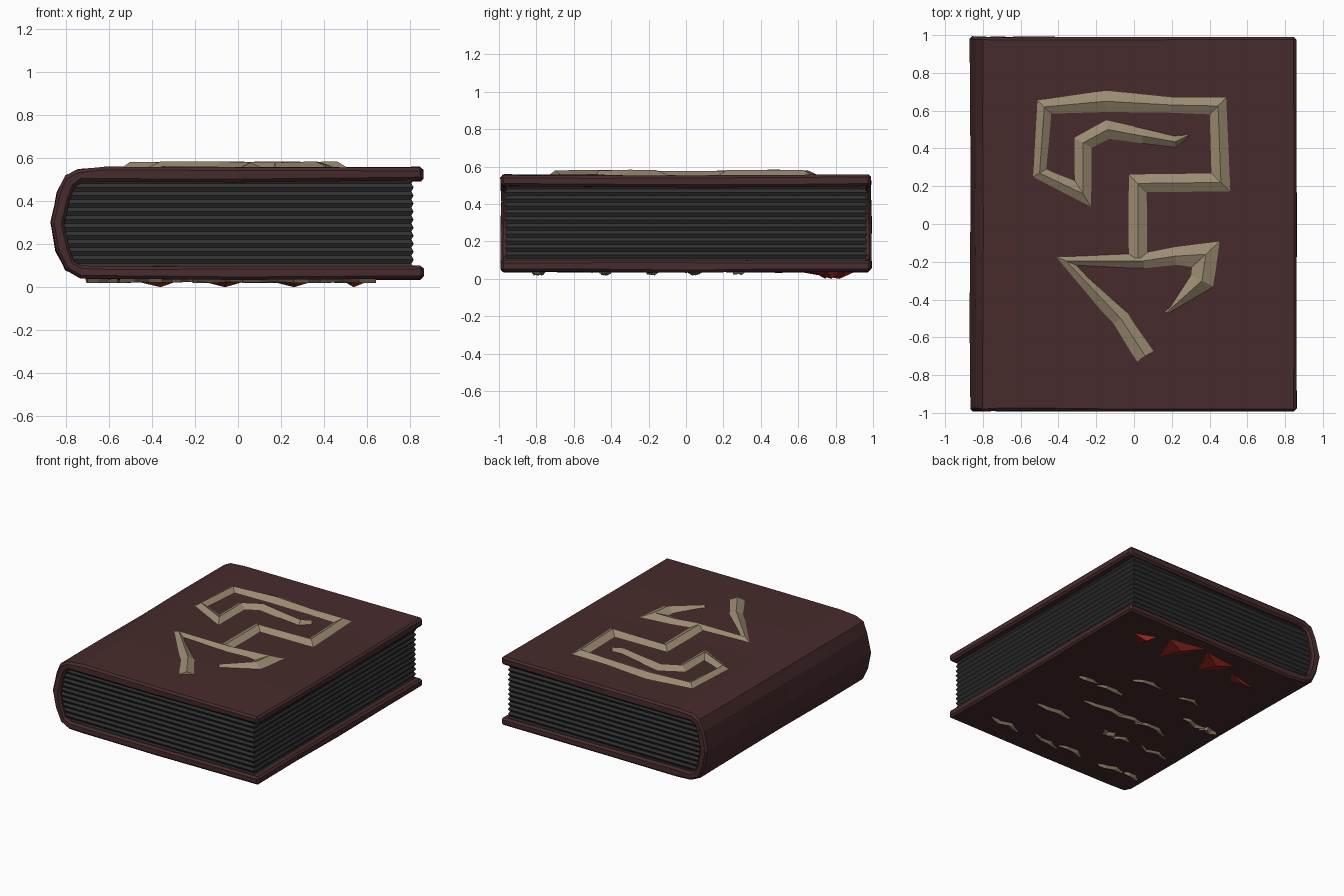
import bpy, bmesh, random
from mathutils import Vector

random.seed(4)
if "Cube" in bpy.data.objects:
    bpy.data.objects.remove(bpy.data.objects["Cube"])


def material(name, rgb):
    mat = bpy.data.materials.new(name)
    mat.use_nodes = True
    mat.diffuse_color = (*rgb, 1)
    mat.node_tree.nodes["Principled BSDF"].inputs["Base Color"].default_value = (*rgb, 1)
    return mat


leather = material("maroon leather", (0.063, 0.024, 0.025))
paper = material("charcoal paper", (0.029, 0.029, 0.029))
bone = material("bone", (0.33, 0.26, 0.165))
red = material("blood red", (0.36, 0.025, 0.015))


def finish(name, bm, mat):
    bmesh.ops.recalc_face_normals(bm, faces=bm.faces)
    mesh = bpy.data.meshes.new(name)
    bm.to_mesh(mesh)
    bm.free()
    mesh.materials.append(mat)
    obj = bpy.data.objects.new(name, mesh)
    bpy.context.collection.objects.link(obj)
    return obj


def loft(bm, rings):
    """Skin closed rings of equal length, without caps."""
    rows = [[bm.verts.new(p) for p in ring] for ring in rings]
    n = len(rows[0])
    for a, b in zip(rows, rows[1:]):
        for i in range(n):
            j = (i + 1) % n
            bm.faces.new((a[i], a[j], b[j], b[i]))
    return rows


def wobble(amount):
    return random.uniform(-amount, amount)


def ribbon(bm, path, z_base, z_ridge, rough=0.004):
    """Roof-shaped strip along (x, y, width) points with mitred corners."""
    pts = [Vector(p[:2]) for p in path]
    rings = []
    for i, p in enumerate(pts):
        into = (p - pts[i - 1]).normalized() if i else None
        out = (pts[i + 1] - p).normalized() if i < len(pts) - 1 else None
        into, out = into or out, out or into
        tangent = (into + out).normalized()
        side = Vector((-tangent.y, tangent.x))
        half = path[i][2] / 2 / max(tangent.dot(into), 0.6)
        a, b = p + side * half, p - side * half
        rings.append([(a.x, a.y, z_base), (p.x, p.y, z_ridge + wobble(rough)),
                      (b.x, b.y, z_base)])
    rows = loft(bm, rings)
    bm.faces.new(rows[0])
    bm.faces.new(rows[-1])


# Wraparound cover: matching outer and inner outlines, lofted front to back
outer = [(0.86, 0.555), (0, 0.557), (-0.62, 0.557), (-0.74, 0.548), (-0.80, 0.52),
         (-0.84, 0.44), (-0.868, 0.30), (-0.845, 0.17), (-0.80, 0.08), (-0.73, 0.043),
         (-0.6, 0.036), (0, 0.035), (0.86, 0.036)]
inner = [(0.86, 0.492), (0, 0.49), (-0.62, 0.49), (-0.72, 0.488), (-0.76, 0.465),
         (-0.782, 0.40), (-0.805, 0.29), (-0.785, 0.18), (-0.76, 0.12), (-0.72, 0.102),
         (-0.6, 0.1), (0, 0.1), (0.86, 0.1)]
bm = bmesh.new()
rings = []
for y in (-0.99, -0.5, 0, 0.5, 0.99):
    rings.append([(x + wobble(0.003), y + wobble(0.005), z + wobble(0.004))
                  for x, z in outer + inner[::-1]])
rows = loft(bm, rings)
for row in (rows[0], rows[-1]):
    for i in range(len(outer) - 1):
        bm.faces.new((row[i], row[i + 1], row[-2 - i], row[-1 - i]))
cover = finish("cover", bm, leather)
bevel = cover.modifiers.new("worn edges", "BEVEL")
bevel.width = 0.014
bevel.segments = 1
bevel.limit_method = "ANGLE"
bevel.angle_limit = 0.9

# Page block: stacked outlines, alternately full and pinched
bm = bmesh.new()
levels = 22
rings = []
for k in range(levels + 1):
    z = 0.09 + 0.41 * k / levels
    pinch = 0.01 * (k % 2)
    left = -0.815 + 0.07 * ((z - 0.295) / 0.2) ** 2
    x, y = 0.815 - pinch, 0.968 - pinch
    rings.append([(left, -y, z), (x, -y, z), (x, y, z), (left, y, z)])
rows = loft(bm, rings)
bm.faces.new(rows[0])
bm.faces.new(rows[-1])
finish("pages", bm, paper)

# Raised symbol on the top: a curled hook over a broken triangle
hook = [(0.02, -0.18, 0.11), (0.02, 0.215, 0.1), (0.46, 0.22, 0.1), (0.445, 0.625, 0.1),
        (0.2, 0.63, 0.09), (-0.15, 0.65, 0.12), (-0.475, 0.62, 0.09),
        (-0.5, 0.27, 0.08), (-0.27, 0.16, 0.11), (-0.27, 0.43, 0.1),
        (-0.14, 0.5, 0.1), (0.05, 0.465, 0.08), (0.22, 0.435, 0.06), (0.29, 0.47, 0.01)]
triangle = [(0.06, -0.7, 0.13), (-0.07, -0.5, 0.12), (-0.36, -0.195, 0.09),
            (0.05, -0.195, 0.09), (0.22, -0.17, 0.1), (0.38, -0.16, 0.13),
            (0.36, -0.3, 0.13), (0.17, -0.47, 0.02)]
for name, path in (("hook_symbol", hook), ("triangle_symbol", triangle)):
    bm = bmesh.new()
    ribbon(bm, path, 0.552, 0.58)
    finish(name, bm, bone)

# Rows of splinter marks on the underside: row height, then (centre x, length)
marks = {0.28: [(0.11, 0.22), (-0.27, 0.17)],
         0.05: [(0.46, 0.17), (0.26, 0.22), (-0.49, 0.2), (-0.64, 0.13)],
         -0.18: [(0.13, 0.34), (-0.09, 0.3), (-0.31, 0.28)],
         -0.43: [(0.37, 0.3), (-0.14, 0.14), (-0.25, 0.12), (-0.53, 0.26)],
         -0.79: [(0.51, 0.26), (0.14, 0.24), (-0.08, 0.22), (-0.45, 0.2), (-0.63, 0.14)]}
bm = bmesh.new()
for y, row in marks.items():
    for x, length in row:
        h = length / 2
        ribbon(bm, [(x - h, y + wobble(0.03), 0.015), (x - h * 0.3, y + wobble(0.02), 0.07),
                    (x + h * 0.4, y + wobble(0.02), 0.06), (x + h, y + wobble(0.03), 0.01)],
               0.045, 0.022)
finish("underside_marks", bm, bone)

# Red fangs on the underside: flat triangles raised to a peak
fangs = [((0.65, 0.75), (0.46, 0.83), (0.5, 0.63)),
         ((0.41, 0.86), (0.08, 0.92), (0.29, 0.56)),
         ((0.1, 0.9), (-0.24, 0.85), (-0.04, 0.59)),
         ((-0.23, 0.77), (-0.55, 0.69), (-0.3, 0.66))]
bm = bmesh.new()
for fang in fangs:
    base = [bm.verts.new((x, y, 0.045)) for x, y in fang]
    middle = sum((v.co for v in base), Vector()) / 3
    peak = bm.verts.new((middle.x, middle.y + 0.04, 0))
    bm.faces.new(base)
    for i in range(3):
        bm.faces.new((base[i], base[(i + 1) % 3], peak))
finish("underside_fangs", bm, red)
